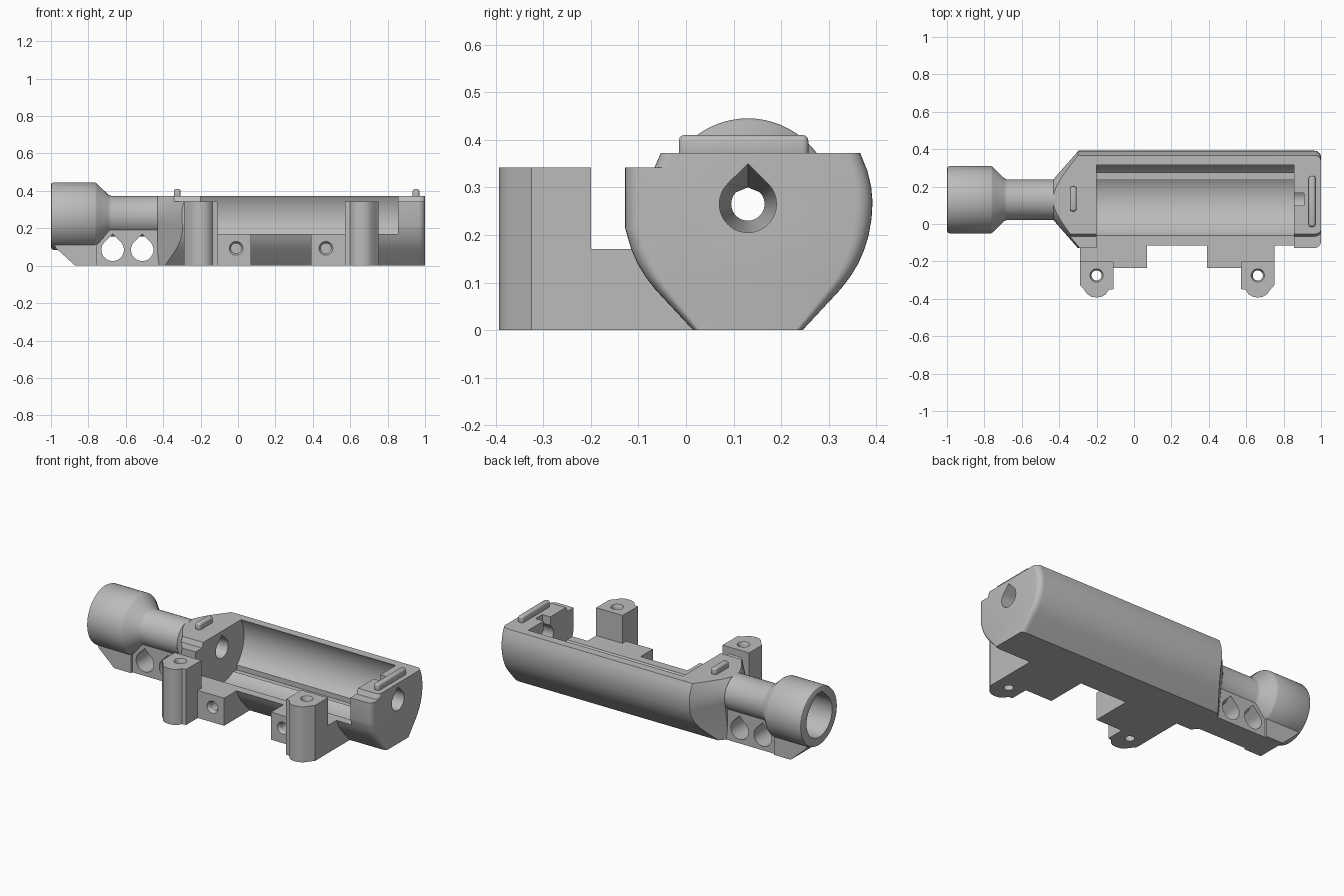
import bpy, bmesh, math

if "Cube" in bpy.data.objects:
    bpy.data.objects.remove(bpy.data.objects["Cube"], do_unlink=True)

grey = bpy.data.materials.new("plain_grey")
grey.use_nodes = True
grey.diffuse_color = (0.5, 0.5, 0.5, 1)
grey.node_tree.nodes["Principled BSDF"].inputs["Base Color"].default_value = (0.5, 0.5, 0.5, 1)

CY, CZ = 0.13, 0.265   # main axis of the barrel and cavity


def place(axis, a, b, t):
    """Map a 2D point plus a distance along an axis to 3D."""
    return {"x": (t, a, b), "y": (a, t, b), "z": (a, b, t)}[axis]


def loft(name, axis, sections):
    """Skin matching 2D sections given as (distance, points)."""
    bm = bmesh.new()
    rings = [[bm.verts.new(place(axis, a, b, t)) for a, b in pts] for t, pts in sections]
    n = len(rings[0])
    for r, s in zip(rings, rings[1:]):
        for i in range(n):
            bm.faces.new((r[i], r[(i + 1) % n], s[(i + 1) % n], s[i]))
    bm.faces.new(rings[0])
    bm.faces.new(rings[-1])
    bmesh.ops.recalc_face_normals(bm, faces=bm.faces)
    mesh = bpy.data.meshes.new(name)
    bm.to_mesh(mesh)
    bm.free()
    mesh.materials.append(grey)
    obj = bpy.data.objects.new(name, mesh)
    bpy.context.collection.objects.link(obj)
    return obj


def prism(name, axis, pts, start, end):
    return loft(name, axis, [(start, pts), (end, pts)])


def box(name, x0, x1, y0, y1, z0, z1):
    return prism(name, "z", [(x0, y0), (x1, y0), (x1, y1), (x0, y1)], z0, z1)


def circle(a, b, r, n=48):
    return [(a + r * math.cos(math.tau * i / n), b + r * math.sin(math.tau * i / n)) for i in range(n)]


def teardrop(a, b, r, roof=((0, 1.414),)):
    """Three quarter circle closed by roof points given in radii."""
    pts = [(math.cos(t), math.sin(t)) for t in (math.radians(135 + 7.5 * i) for i in range(37))]
    return [(a + r * u, b + r * v) for u, v in pts + list(roof)]


def apply_mod(obj, mod):
    bpy.context.view_layer.objects.active = obj
    bpy.ops.object.modifier_apply(modifier=mod.name)


def combine(obj, operation, *tools):
    for tool in tools:
        mod = obj.modifiers.new("bool", "BOOLEAN")
        mod.operation, mod.solver, mod.object = operation, "EXACT", tool
        apply_mod(obj, mod)
        bpy.data.objects.remove(tool, do_unlink=True)


# Main body: rounded hull section, softened at the right end
back = [(0.366, 0.372), (0.381, 0.335), (0.389, 0.302), (0.392, 0.27), (0.390, 0.235), (0.384, 0.20),
        (0.375, 0.17), (0.362, 0.14), (0.345, 0.112), (0.325, 0.086), (0.245, 0)]
front = [(2 * CY - y, z) for y, z in reversed(back[5:])]
hull = back + front + [(-0.128, 0.215), (-0.128, 0.342), (-0.066, 0.342), (-0.053, 0.372)]


def narrowed(inset):
    return [(CY + (y - CY) * (1 - inset / 0.26), z) for y, z in hull]


R = 0.035
sections = [(-0.5, hull)]
for i in range(7):
    t = math.pi / 2 * i / 6
    sections.append((1 - R + R * math.sin(t), narrowed(R * (1 - math.cos(t)))))
body = loft("main_body", "x", sections)


# Nose: cone above the axis, tapering walls below it
def nose_plan(trim):
    side = [(-0.43, 0.11 - trim), (-0.2, 0.373 - trim), (1.1, 0.373 - trim)]
    return [(x, CY + h) for x, h in side] + [(x, CY - h) for x, h in reversed(side)]


envelope = loft("nose_envelope", "x", [(x, circle(CY, CZ, r, 96))
                                       for x, r in ((-0.43, 0.11), (-0.2, 0.373), (1.1, 0.373))])
combine(envelope, "UNION", loft("nose_walls", "z", [(-0.1, nose_plan(0.055)), (CZ, nose_plan(0))]))
combine(body, "INTERSECT", envelope)

# Mounting blocks and posts on the front, outer sides more rounded
outer = [(0.09, -0.2), (0.09, -0.325), (0.07, -0.347), (0.05, -0.375), (0.027, -0.389), (0, -0.393)]
inner = [(-0.027, -0.389), (-0.05, -0.375), (-0.064, -0.352), (-0.09, -0.348), (-0.09, -0.2)]
MOUNTS = [(-0.2, -1, -0.29, 0.07, -0.01), (0.662, 1, 0.39, 0.752, 0.47)]
for post_x, side, x0, x1, screw_x in MOUNTS:
    combine(body, "UNION", box("mount_block", x0, x1, -0.235, 0.05, 0, 0.17))
    pts = [(post_x + side * a, b) for a, b in outer + inner]
    combine(body, "UNION", prism("post", "z", pts, 0, 0.342))

# Round cavity open at the top, with a low front lip and a groove at the back
combine(body, "DIFFERENCE",
        prism("cavity", "x", circle(CY, CZ, 0.2137, 96), -0.2, 0.855),
        box("open_front", -0.2, 0.855, -0.15, CY, 0.17, 0.6),
        box("groove", -0.2, 0.855, 0.24, 0.275, 0.078, 0.15))

# Holes through the end walls, the wire slot and the screw holes
combine(body, "DIFFERENCE",
        prism("end_hole", "x", teardrop(CY, CZ, 0.06), 0.8, 1.1),
        loft("nose_hole", "x", [(-0.5, teardrop(CY, CZ, 0.035, ((0, 1),))),
                                (-0.42, teardrop(CY, CZ, 0.035, ((0, 1),))),
                                (-0.2, teardrop(CY, CZ, 0.06)),
                                (-0.15, teardrop(CY, CZ, 0.06))]),
        box("wire_slot", 0.84, 0.91, 0.1, 0.165, CZ, 0.6))
for post_x, side, x0, x1, screw_x in MOUNTS:
    combine(body, "DIFFERENCE",
            prism("post_hole", "z", circle(post_x, -0.275, 0.027, 24), -0.1, 0.5),
            loft("post_sink", "z", [(0.325, circle(post_x, -0.275, 0.027, 24)),
                                    (0.36, circle(post_x, -0.275, 0.045, 24))]),
            prism("screw_hole", "y", circle(screw_x, 0.093, 0.027, 24), -0.3, -0.1),
            loft("screw_sink", "y", [(-0.25, circle(screw_x, 0.093, 0.047, 24)),
                                     (-0.22, circle(screw_x, 0.093, 0.027, 24))]))

# Barrel with a wide head
steps = [(-1, 0.168), (-0.996, 0.176), (-0.986, 0.18), (-0.765, 0.18), (-0.755, 0.175),
         (-0.692, 0.113), (-0.68, 0.109), (-0.42, 0.109)]
barrel = loft("barrel", "x", [(x, circle(CY, CZ, r, 64)) for x, r in steps])
combine(barrel, "DIFFERENCE",
        prism("head_bore", "x", teardrop(CY, CZ, 0.125, ((0.25, 1.16), (-0.25, 1.16))), -1.1, -0.75),
        prism("barrel_bore", "x", circle(CY, CZ, 0.035), -0.8, -0.3))

# Support under the barrel with two cross holes
support = prism("barrel_support", "y",
                [(-0.78, 0), (-0.4, 0), (-0.4, 0.19), (-0.69, 0.19), (-0.78, 0.11)],
                CY - 0.08, CY + 0.08)
for x in (-0.67, -0.512):
    combine(support, "DIFFERENCE", prism("cross_hole", "y", teardrop(x, 0.085, 0.06), -0.2, 0.5))
wedge = prism("head_support", "y", [(-0.87, 0), (-0.755, 0), (-0.755, 0.125), (-0.985, 0.125), (-0.975, 0.095)],
              CY - 0.093, CY + 0.093)

# Locating ridges on the top faces
ridges = [box("nose_ridge", -0.343, -0.307, 0.068, 0.2, 0.36, 0.41),
          box("end_ridge", 0.934, 0.97, -0.015, 0.257, 0.36, 0.41)]
for ridge in ridges:
    mod = ridge.modifiers.new("round", "BEVEL")
    mod.width, mod.segments = 0.012, 3
    apply_mod(ridge, mod)

# Smooth curved faces, keep corners crisp
for obj in [body, barrel, support, wedge] + ridges:
    bpy.ops.object.select_all(action="DESELECT")
    obj.select_set(True)
    bpy.context.view_layer.objects.active = obj
    bpy.ops.object.shade_smooth_by_angle(angle=math.radians(30))
